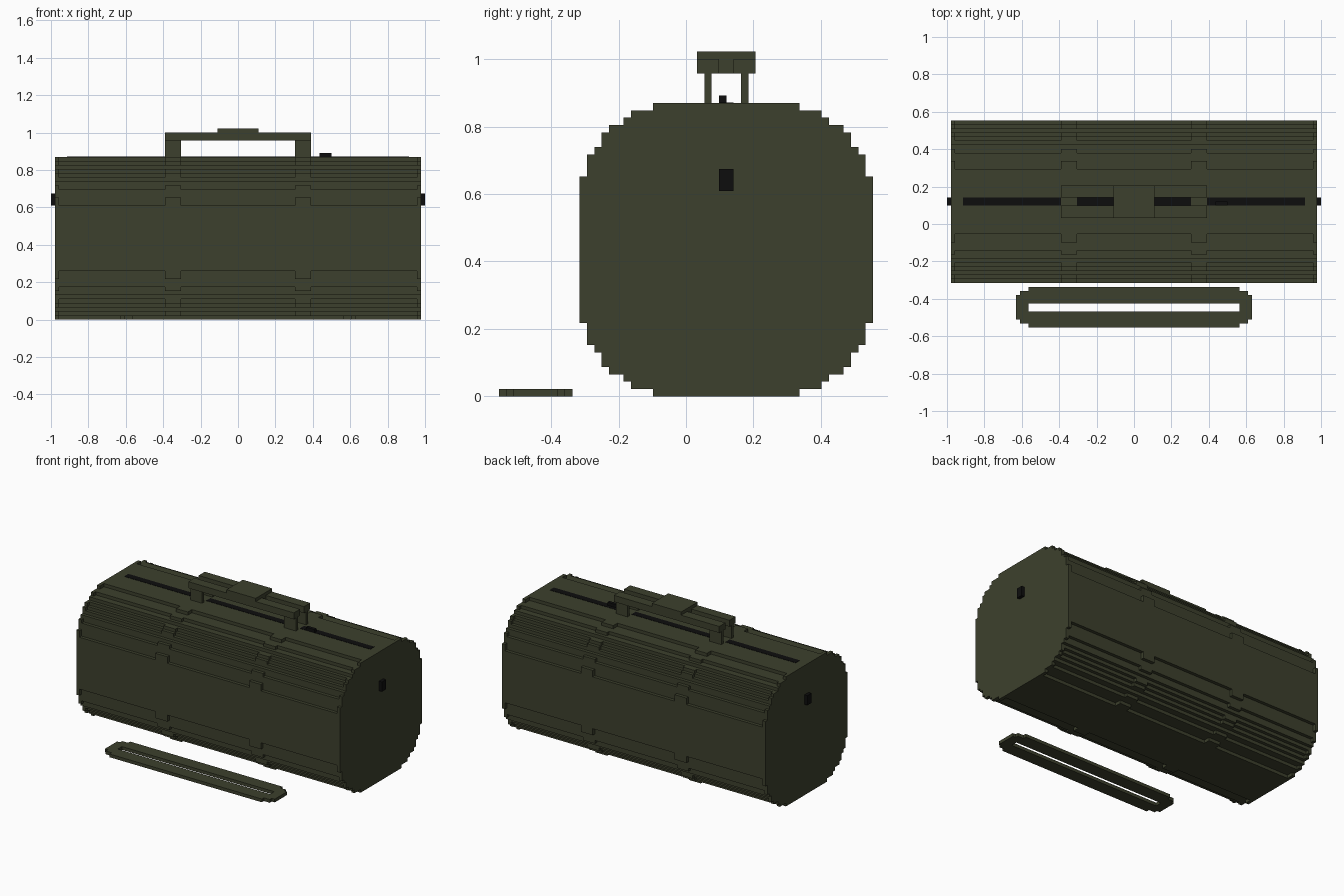
import bpy, bmesh, math

if "Cube" in bpy.data.objects:
    bpy.data.objects.remove(bpy.data.objects["Cube"])

V = 2 / 92            # one block of the blocky grid
CY = 31 * V - 51 * V / 2   # y of the bag centre line


def material(name, rgb):
    m = bpy.data.materials.new(name)
    m.diffuse_color = (*rgb, 1)
    m.use_nodes = True
    m.node_tree.nodes["Principled BSDF"].inputs["Base Color"].default_value = m.diffuse_color
    return m


OLIVE = material("olive canvas", (0.046, 0.051, 0.026))
BLACK = material("black zip", (0.004, 0.004, 0.004))


def finish(name, bm, mat):
    bmesh.ops.recalc_face_normals(bm, faces=bm.faces)
    me = bpy.data.meshes.new(name)
    bm.to_mesh(me)
    bm.free()
    me.materials.append(mat)
    ob = bpy.data.objects.new(name, me)
    bpy.context.collection.objects.link(ob)
    return ob


def prism(bm, pts, axis, a, b):
    """Extrude a 2D outline along x or z from a to b."""
    def co(p, t):
        return (t, p[0], p[1]) if axis == 'x' else (p[0], p[1], t)
    f = bm.faces.new([bm.verts.new(co(p, a)) for p in pts])
    r = bmesh.ops.extrude_face_region(bm, geom=[f])
    for v in r['geom']:
        if isinstance(v, bmesh.types.BMVert):
            v.co = co((v.co.y, v.co.z) if axis == 'x' else (v.co.x, v.co.y), b)


def boxes(name, mat, *ranges):
    """Boxes in grid units: (x0, x1, y0, y1, z0, z1), y from bag centre."""
    bm = bmesh.new()
    for x0, x1, y0, y1, z0, z1 in ranges:
        pts = [(x * V, CY + y * V) for x, y in ((x0, y0), (x1, y0), (x1, y1), (x0, y1))]
        prism(bm, pts, 'z', z0 * V, z1 * V)
    return finish(name, bm, mat)


def stepped(corner, hw, hh, cx, cz):
    """Rectangle outline whose corners follow a staircase of (inset, drop)."""
    q = []
    for i, (a, b) in enumerate(corner):
        q.append((hw - a, hh - b))
        if i + 1 < len(corner):
            q.append((hw - corner[i + 1][0], hh - b))
    out = (q + [(-x, y) for x, y in q[::-1]] + [(-x, -y) for x, y in q]
           + [(x, -y) for x, y in q[::-1]])
    return [(cx + x * V, cz + y * V) for x, y in out]


# bag body: slimmer corners between raised bands and end rims
body_profile = stepped([(0, 12), (1, 8), (2, 6), (3, 5), (4, 4), (5, 3), (6, 2), (8, 1), (12, 0)],
                       20, 20, CY, 20 * V)
band_profile = stepped([(0, 10), (1, 7), (2, 6), (3, 4), (4, 3), (6, 2), (7, 1), (10, 0)],
                       20, 20, CY, 20 * V)
bm = bmesh.new()
prism(bm, body_profile, 'x', -44.5 * V, 44.5 * V)
body = finish("bag_body", bm, OLIVE)
bm = bmesh.new()
for a, b in ((-45, -44), (-18, -14), (14, 18), (44, 45)):
    prism(bm, band_profile, 'x', a * V, b * V)
bands = finish("bands", bm, OLIVE)
mod = body.modifiers.new("join_bands", 'BOOLEAN')
mod.operation = 'UNION'
mod.solver = 'EXACT'
mod.object = bands
deps = bpy.context.evaluated_depsgraph_get()
joined = bpy.data.meshes.new_from_object(body.evaluated_get(deps))
body.modifiers.clear()
body.data = joined
bpy.data.objects.remove(bands)
bm = bmesh.new()
bm.from_mesh(joined)
bmesh.ops.dissolve_limit(bm, angle_limit=math.radians(1), verts=bm.verts, edges=bm.edges)
bm.to_mesh(joined)
bm.free()

# zip along the top, broken by the bands, with its pull tab
top = 40 + 0.08
boxes("zip", BLACK, *[(a, b, -1, 1, 39.95, top) for a, b in ((-42, -18), (-14, 14), (18, 42))])
boxes("zip_pull", BLACK, (20, 23, -1, 0, 40, 41))

# strap tabs on both ends
boxes("end_tabs", BLACK, *[(min(s * 45, s * 46), max(s * 45, s * 46), -1, 1, 28, 31) for s in (-1, 1)])

# two carry handles: legs, bars and the shared grip wrap
boxes("handle_legs", OLIVE, *[(x, x + 4, y, y + 1, 40, 44) for x in (-18, 14) for y in (-3, 2)])
boxes("handle_bars", OLIVE, (-18, 18, -4, -1, 44, 46), (-18, 18, 1, 4, 44, 46))
boxes("handle_grip", OLIVE, (-5, 5, -4, 4, 46, 47), (-5, 5, -1, 1, 44, 46))

# loose shoulder strap loop lying on the ground in front
cy = CY - 26 * V
outer = stepped([(0, 2), (1, 1), (3, 0)], 29, 5, 0, cy)
inner = [(x * V, cy + y * V) for x, y in ((26, 1), (-26, 1), (-26, -1), (26, -1))]
bm = bmesh.new()
edges = []
for ring in (outer, inner):
    vs = [bm.verts.new((x, y, 0)) for x, y in ring]
    vs = [v for i, v in enumerate(vs) if (v.co - vs[i - 1].co).length > 1e-6]
    edges += [bm.edges.new((vs[i - 1], vs[i])) for i in range(len(vs))]
faces = [g for g in bmesh.ops.triangle_fill(bm, edges=edges, use_beauty=True)['geom']
         if isinstance(g, bmesh.types.BMFace)]
r = bmesh.ops.extrude_face_region(bm, geom=faces, use_keep_orig=True)
for v in r['geom']:
    if isinstance(v, bmesh.types.BMVert):
        v.co.z = V
bmesh.ops.dissolve_limit(bm, angle_limit=math.radians(1), verts=bm.verts, edges=bm.edges)
finish("shoulder_strap", bm, OLIVE)
